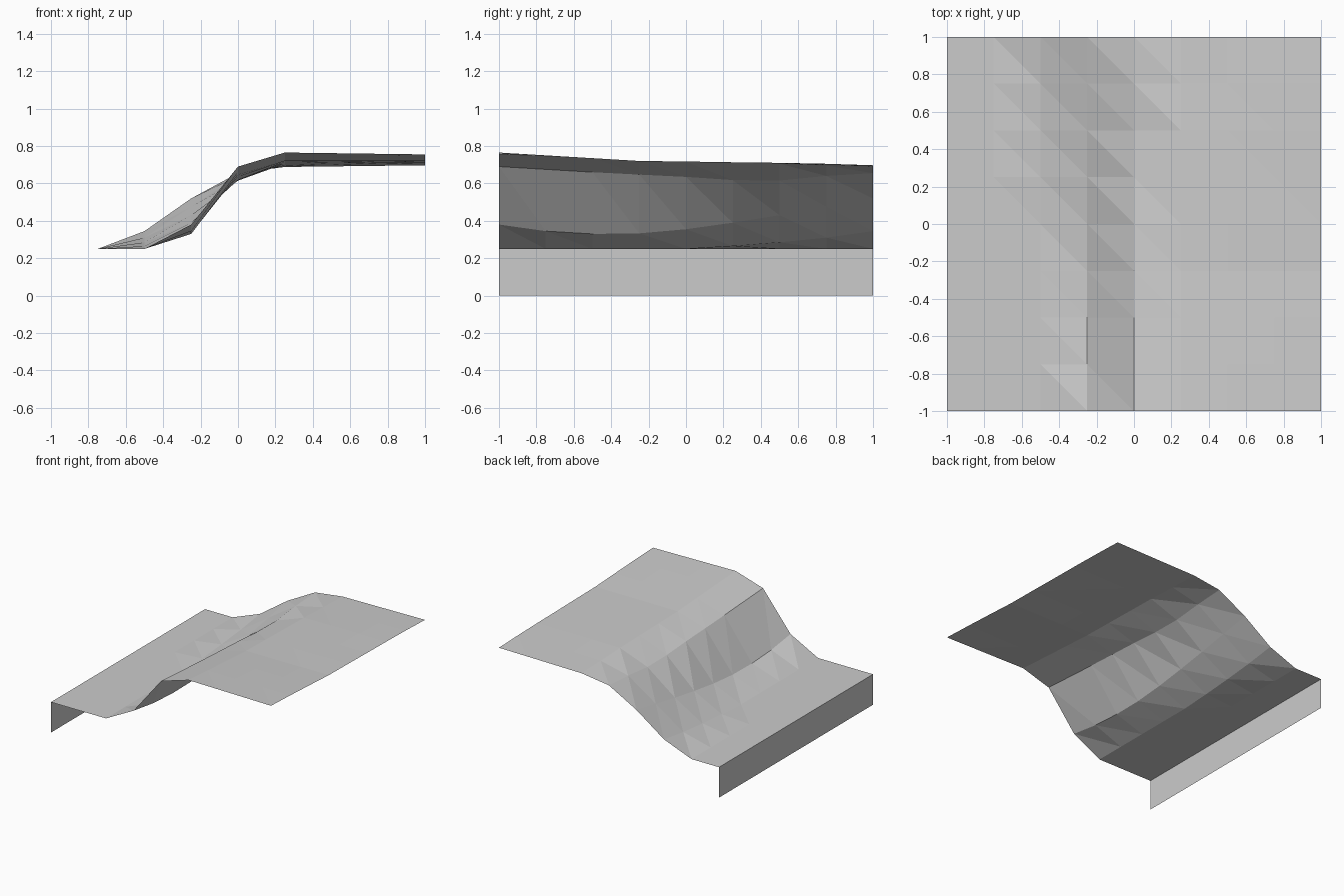
import bpy
import bmesh

cube = bpy.data.objects.get("Cube")
if cube:
    bpy.data.objects.remove(cube, do_unlink=True)

STEPS = 8
CELL = 2 / STEPS
BASE = 0.25

# Heights along y (front to back) for the columns that shape the slope
FOOT = [BASE] * (STEPS + 1)
TOE = [BASE] * 5 + [0.265, 0.285, 0.31, 0.345]
BEND = [0.38, 0.345, 0.33, 0.333, 0.355, 0.39, 0.43, 0.475, 0.52]
BROW = [0.69, 0.675, 0.66, 0.647, 0.635, 0.618, 0.615, 0.64, 0.655]
CREST = [0.765, 0.75, 0.735, 0.72, 0.715, 0.71, 0.705, 0.695, 0.688]
RIM = [0.755, 0.745, 0.733, 0.72, 0.717, 0.713, 0.71, 0.705, 0.697]


def blend(a, b, t):
    return [p + (q - p) * t for p, q in zip(a, b)]


columns = [FOOT, FOOT, TOE, BEND, BROW, CREST,
           blend(CREST, RIM, 1 / 3), blend(CREST, RIM, 2 / 3), RIM]

# One plain grey material
grey = bpy.data.materials.new("plain grey")
grey.use_nodes = True
colour = (0.6, 0.6, 0.6, 1)
grey.diffuse_color = colour
grey.node_tree.nodes["Principled BSDF"].inputs["Base Color"].default_value = colour


def finish(name, bm):
    mesh = bpy.data.meshes.new(name)
    bm.to_mesh(mesh)
    bm.free()
    mesh.materials.append(grey)
    obj = bpy.data.objects.new(name, mesh)
    bpy.context.collection.objects.link(obj)


# Sloping ground: a faceted height grid, every cell split the same way
bm = bmesh.new()
grid = [[bm.verts.new((-1 + i * CELL, -1 + j * CELL, z)) for j, z in enumerate(col)]
        for i, col in enumerate(columns)]
for i in range(STEPS):
    for j in range(STEPS):
        a, b = grid[i][j], grid[i + 1][j]
        c, d = grid[i + 1][j + 1], grid[i][j + 1]
        bm.faces.new((a, b, d))
        bm.faces.new((b, c, d))
finish("sloping_ground", bm)

# Upright skirt under the low edge
bm = bmesh.new()
corners = [(-1, 1, 0), (-1, -1, 0), (-1, -1, BASE), (-1, 1, BASE)]
bm.faces.new([bm.verts.new(p) for p in corners])
bmesh.ops.recalc_face_normals(bm, faces=bm.faces)
if bm.faces[:][0].normal.x > 0:
    bmesh.ops.reverse_faces(bm, faces=bm.faces[:])
finish("edge_skirt", bm)
